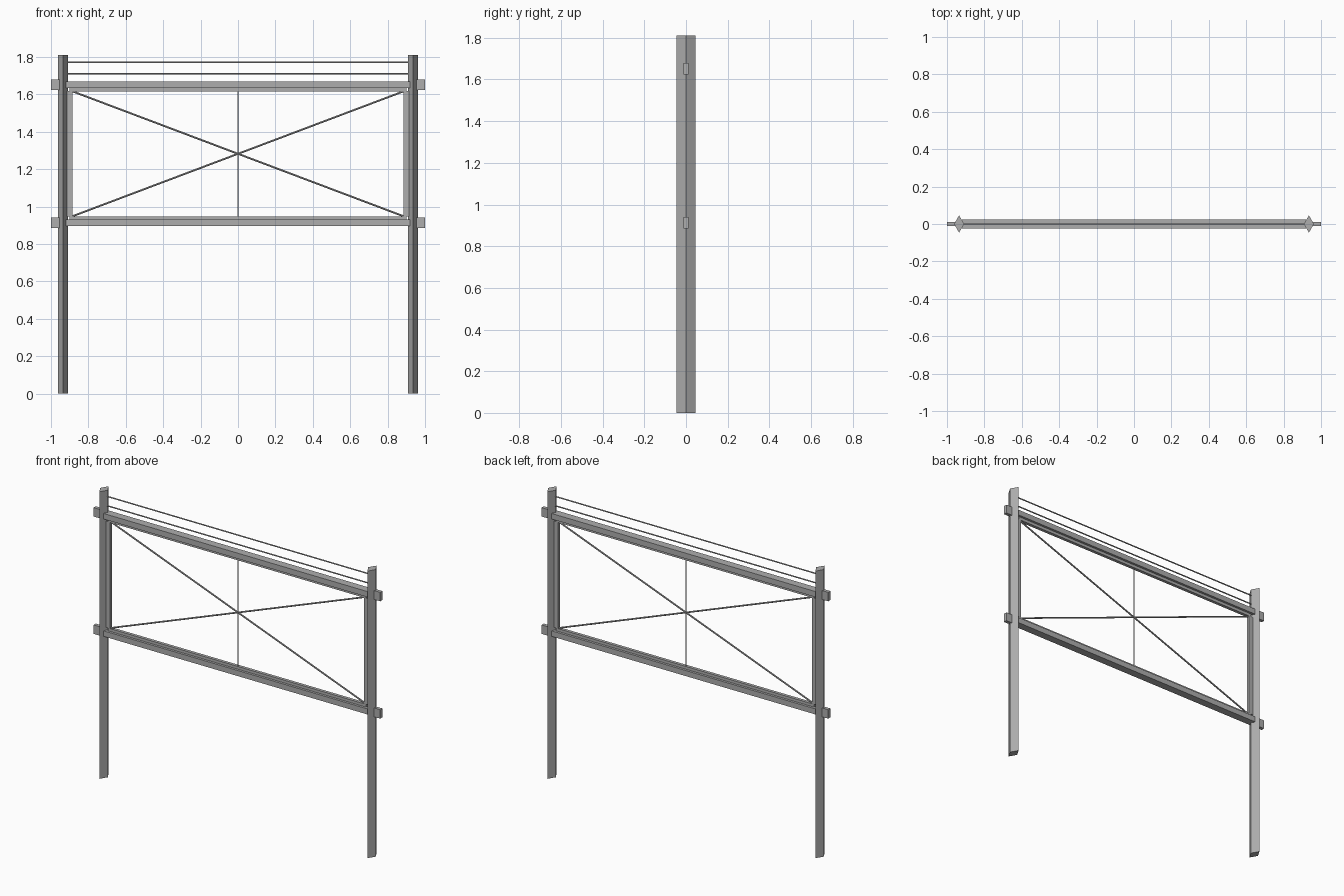
import bpy
import math
from mathutils import Vector

cube = bpy.data.objects.get("Cube")
if cube:
    bpy.data.objects.remove(cube)

steel = bpy.data.materials.new("grey_steel")
steel.use_nodes = True
GREY = (0.42, 0.42, 0.42, 1)
steel.diffuse_color = GREY
steel.node_tree.nodes["Principled BSDF"].inputs["Base Color"].default_value = GREY


def finish(name):
    ob = bpy.context.object
    ob.name = name
    ob.data.materials.append(steel)
    return ob


def box(name, centre, size):
    bpy.ops.mesh.primitive_cube_add(size=1, location=centre)
    ob = finish(name)
    ob.scale = size
    return ob


def rod(name, start, end, radius):
    a, b = Vector(start), Vector(end)
    bpy.ops.mesh.primitive_cylinder_add(vertices=8, radius=radius,
                                        depth=(b - a).length, location=(a + b) / 2)
    ob = finish(name)
    ob.rotation_euler = (b - a).to_track_quat('Z', 'Y').to_euler()
    return ob


POST_X, POST_H = 0.935, 1.81
RAILS = {"lower": 0.912, "upper": 1.652}
FRAME_LOW, FRAME_HIGH = 0.947, 1.617

for side, s in (("left", 1), ("right", -1)):
    # diamond-section post
    bpy.ops.mesh.primitive_cylinder_add(vertices=4, radius=1, depth=POST_H,
                                        location=(s * POST_X, 0, POST_H / 2))
    finish(side + "_post").scale = (0.027, 0.046, 1)
    # upright of the inner frame
    box(side + "_frame_upright", (s * 0.9, 0, (FRAME_LOW + FRAME_HIGH) / 2),
        (0.03, 0.02, FRAME_HIGH - FRAME_LOW))
    # rail tongues projecting through the post
    for level, z in RAILS.items():
        box(f"{side}_{level}_tongue", (s * 0.96, 0, z), (0.08, 0.022, 0.056))

# horizontal rails with the thinner frame strips that face the opening
for level, z in RAILS.items():
    box(level + "_rail", (0, 0, z), (1.84, 0.05, 0.035))
box("lower_frame_strip", (0, 0, 0.935), (1.8, 0.02, 0.024))
box("upper_frame_strip", (0, 0, 1.628), (1.8, 0.02, 0.024))

# bracing rods inside the frame
for side, s in (("left", 1), ("right", -1)):
    rod(side + "_brace", (s * 0.888, 0, FRAME_HIGH), (-s * 0.888, 0, FRAME_LOW), 0.005)
rod("centre_rod", (0, 0, FRAME_LOW), (0, 0, FRAME_HIGH), 0.004)

# wires above the upper rail
for name, z in (("lower_wire", 1.711), ("upper_wire", 1.77)):
    rod(name, (-POST_X, 0, z), (POST_X, 0, z), 0.004)
